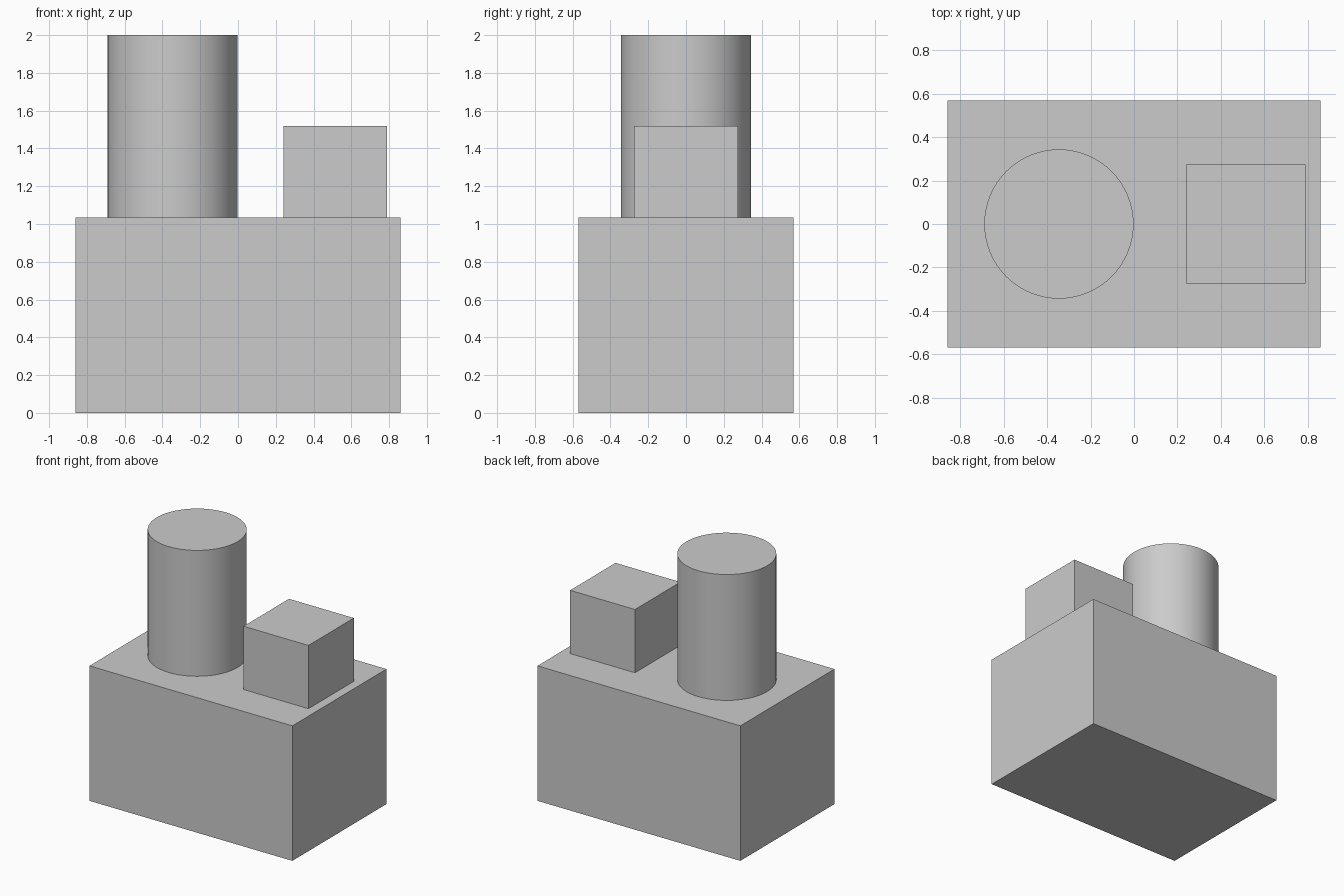
import bpy
import math

default_cube = bpy.data.objects.get("Cube")
if default_cube:
    bpy.data.objects.remove(default_cube, do_unlink=True)

# One plain grey for the whole model
grey = bpy.data.materials.new("light_grey")
grey.use_nodes = True
colour = (0.6, 0.6, 0.6, 1)
grey.diffuse_color = colour
grey.node_tree.nodes["Principled BSDF"].inputs["Base Color"].default_value = colour


def finish(name):
    obj = bpy.context.object
    obj.name = name
    obj.data.materials.append(grey)
    return obj


def block(name, x, width, depth, bottom, top):
    bpy.ops.mesh.primitive_cube_add(size=1, location=(x, 0, (bottom + top) / 2))
    bpy.context.object.scale = (width, depth, top - bottom)
    bpy.ops.object.transform_apply(location=False, rotation=False, scale=True)
    return finish(name)


base_top = 1.035

# Large base block and the small block on its left
block("base_block", 0, 1.72, 1.14, 0, base_top)
block("small_block", 0.515, 0.55, 0.55, base_top, 1.52)

# Tall round column on the right
column_height = 2 - base_top
bpy.ops.mesh.primitive_cylinder_add(
    vertices=64, radius=0.344, depth=column_height,
    location=(-0.346, 0, base_top + column_height / 2))
finish("round_column")
bpy.ops.object.shade_smooth_by_angle(angle=math.radians(30))
